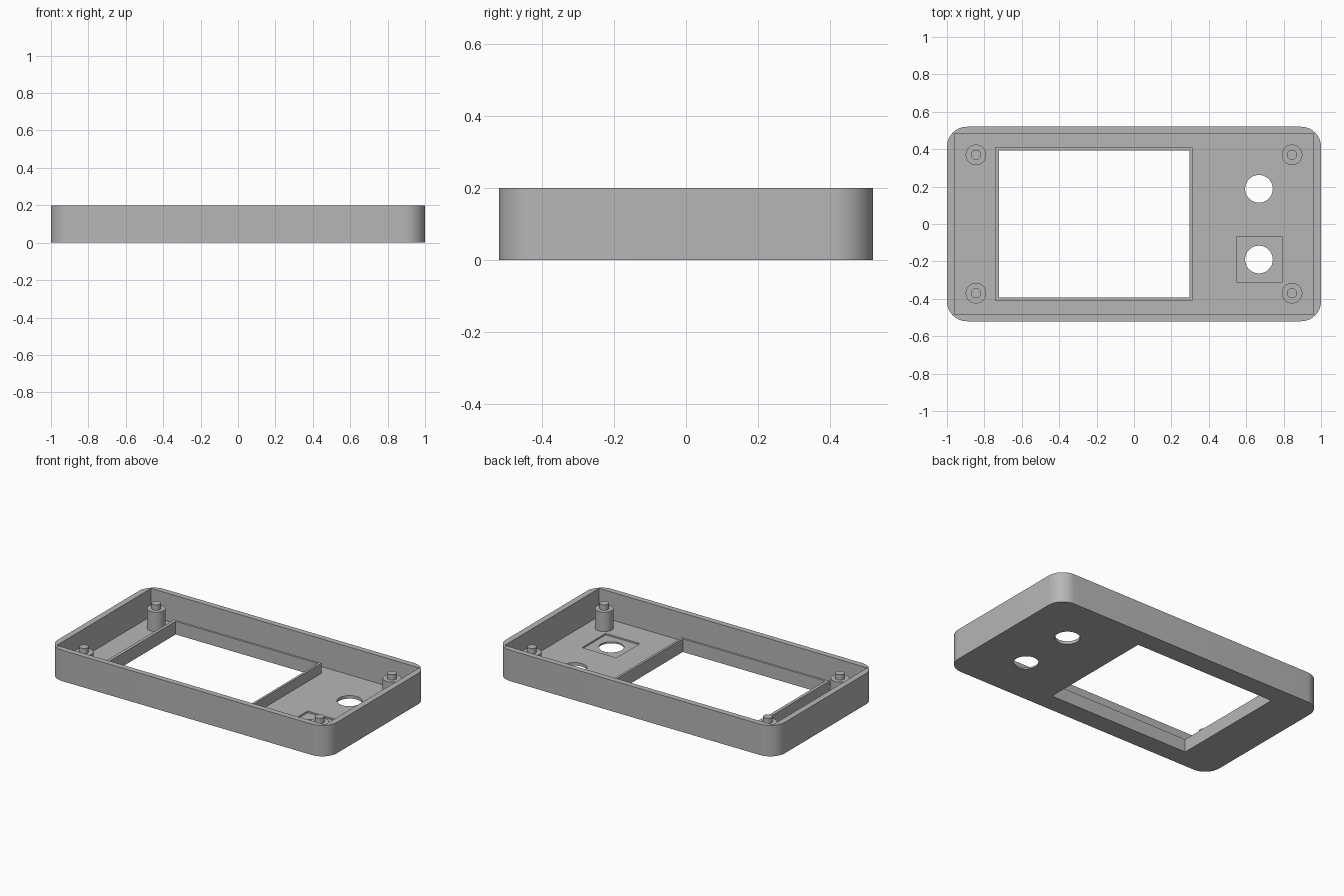
import bpy, bmesh
from math import cos, sin, pi, radians

if "Cube" in bpy.data.objects:
    bpy.data.objects.remove(bpy.data.objects["Cube"], do_unlink=True)

# Main dimensions
LENGTH, DEPTH, HEIGHT = 2.0, 1.04, 0.2
FLOOR, RIM_TOP = 0.02, 0.085
BOSS_TOP, PIN_TOP = 0.145, 0.18

grey = bpy.data.materials.new("plain grey")
grey.use_nodes = True
colour = (0.47, 0.47, 0.47, 1)
grey.diffuse_color = colour
grey.node_tree.nodes["Principled BSDF"].inputs["Base Color"].default_value = colour


def prism(name, outline, low, high):
    """Extrude a flat outline between two heights."""
    bm = bmesh.new()
    base = bm.faces.new([bm.verts.new((x, y, low)) for x, y in outline])
    side = bmesh.ops.extrude_face_region(bm, geom=[base])
    top = [v for v in side["geom"] if isinstance(v, bmesh.types.BMVert)]
    bmesh.ops.translate(bm, verts=top, vec=(0, 0, high - low))
    bmesh.ops.recalc_face_normals(bm, faces=bm.faces)
    mesh = bpy.data.meshes.new(name)
    bm.to_mesh(mesh)
    bm.free()
    mesh.materials.append(grey)
    obj = bpy.data.objects.new(name, mesh)
    bpy.context.collection.objects.link(obj)
    return obj


def rectangle(x0, x1, y0, y1):
    return [(x0, y0), (x1, y0), (x1, y1), (x0, y1)]


def circle(x, y, r, n=48):
    return [(x + r * cos(2 * pi * i / n), y + r * sin(2 * pi * i / n)) for i in range(n)]


def rounded(w, d, r, steps=14):
    points = []
    for k, (sx, sy) in enumerate([(1, 1), (-1, 1), (-1, -1), (1, -1)]):
        for i in range(steps + 1):
            a = (k + i / steps) * pi / 2
            points.append((sx * (w / 2 - r) + r * cos(a), sy * (d / 2 - r) + r * sin(a)))
    return points


def activate(obj):
    bpy.ops.object.select_all(action="DESELECT")
    obj.select_set(True)
    bpy.context.view_layer.objects.active = obj


def cut(obj, outline, low, high):
    """Subtract a prism from an object and discard the cutter."""
    cutter = prism("cutter", outline, low, high)
    cutter.hide_render = True
    mod = obj.modifiers.new("cut", "BOOLEAN")
    mod.operation, mod.solver, mod.object = "DIFFERENCE", "EXACT", cutter
    activate(obj)
    bpy.ops.object.modifier_apply(modifier=mod.name)
    bpy.data.objects.remove(cutter, do_unlink=True)


def smooth(obj):
    activate(obj)
    bpy.ops.object.shade_smooth_by_angle(angle=radians(30))


# Open tray with rounded outside corners and a square-cornered cavity
window = rectangle(-0.722, 0.298, -0.393, 0.393)
shell = prism("tray_shell", rounded(LENGTH, DEPTH, 0.107), 0, HEIGHT)
cut(shell, rectangle(-0.961, 0.961, -0.483, 0.483), FLOOR, HEIGHT + 0.1)

# Window, shallow square pocket and two round holes in the floor
cut(shell, window, -0.1, HEIGHT)
cut(shell, rectangle(0.547, 0.793, -0.31, -0.069), FLOOR / 2, HEIGHT)
for y in (0.188, -0.19):
    cut(shell, circle(0.668, y, 0.074), -0.1, HEIGHT)
smooth(shell)

# Raised rim around the window
rim = prism("window_rim", rectangle(-0.743, 0.313, -0.408, 0.408), FLOOR, RIM_TOP)
cut(rim, window, -0.1, HEIGHT)

# Corner bosses, each with a thin locating pin
for side, sx in (("left", 1), ("right", -1)):
    for end, sy in (("back", 1), ("front", -1)):
        x, y = sx * 0.845, sy * 0.37
        smooth(prism(f"{end}_{side}_boss", circle(x, y, 0.055), FLOOR, BOSS_TOP))
        smooth(prism(f"{end}_{side}_pin", circle(x, y, 0.027, 32), BOSS_TOP, PIN_TOP))
